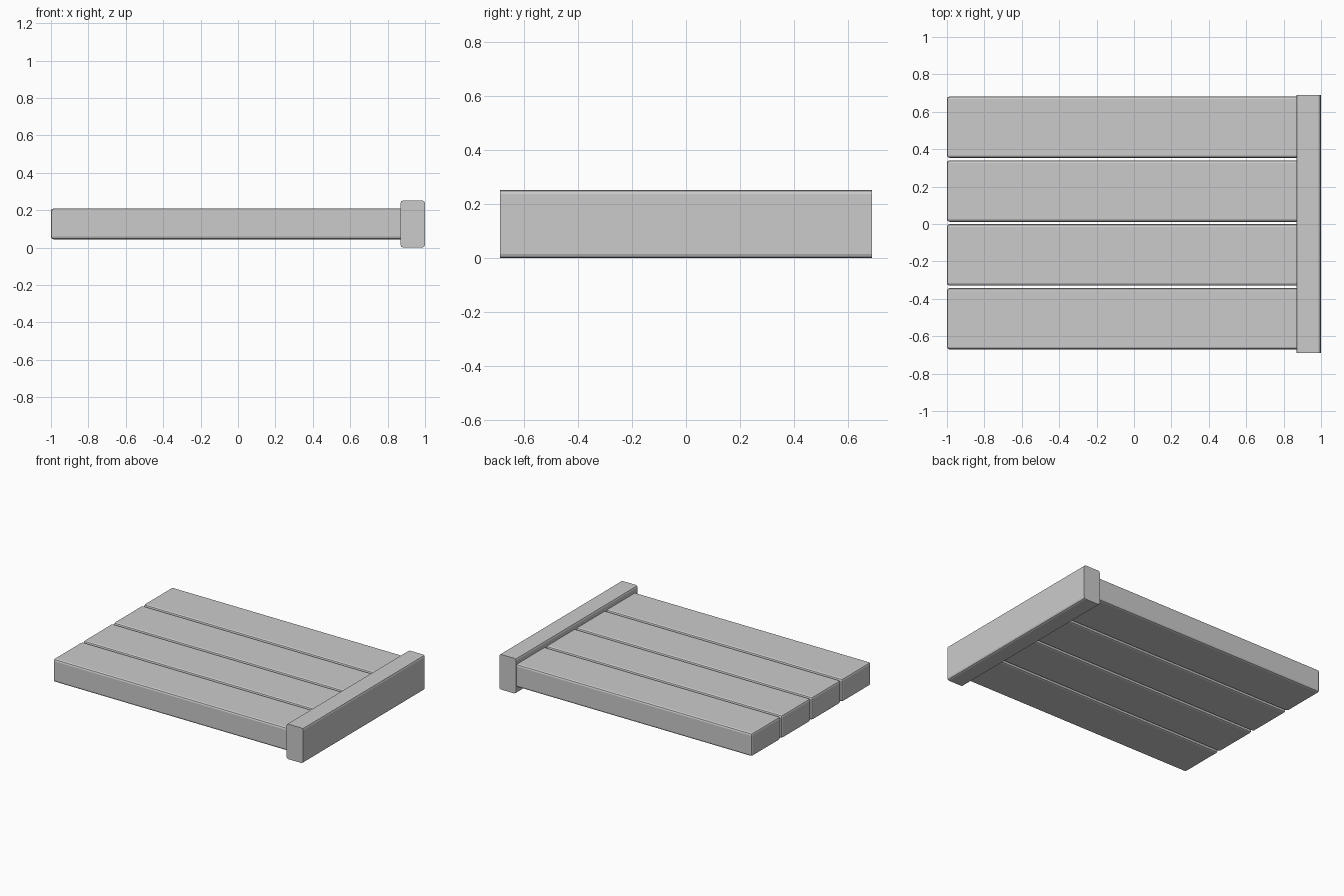
import bpy, bmesh

if "Cube" in bpy.data.objects:
    bpy.data.objects.remove(bpy.data.objects["Cube"])


def box(name, lo, hi, bevel, pick):
    """Box between two corners, with the picked edges softened."""
    bm = bmesh.new()
    bmesh.ops.create_cube(bm, size=1)
    for v in bm.verts:
        v.co = [lo[i] + (v.co[i] + 0.5) * (hi[i] - lo[i]) for i in range(3)]
    edges = [e for e in bm.edges if pick(e)]
    bmesh.ops.bevel(bm, geom=edges, offset=bevel, segments=2, profile=0.5,
                    affect='EDGES', clamp_overlap=True)
    bmesh.ops.recalc_face_normals(bm, faces=bm.faces)
    mesh = bpy.data.meshes.new(name)
    bm.to_mesh(mesh)
    bm.free()
    obj = bpy.data.objects.new(name, mesh)
    bpy.context.collection.objects.link(obj)
    return obj


# four parallel planks, bevelled everywhere except where they meet the end beam
width, pitch, first_y, beam_x = 0.3285, 0.3415, -0.671, 0.868
for i in range(4):
    y = first_y + i * pitch
    box(f"plank_{i + 1}", (-1, y, 0.044), (beam_x, y + width, 0.209), 0.014,
        lambda e: min(v.co.x for v in e.verts) < 0)

# end beam across the planks, only its long edges softened
box("end_beam", (beam_x, -0.69, 0), (1, 0.69, 0.252), 0.015,
    lambda e: abs(e.verts[0].co.y - e.verts[1].co.y) > 0.1)
